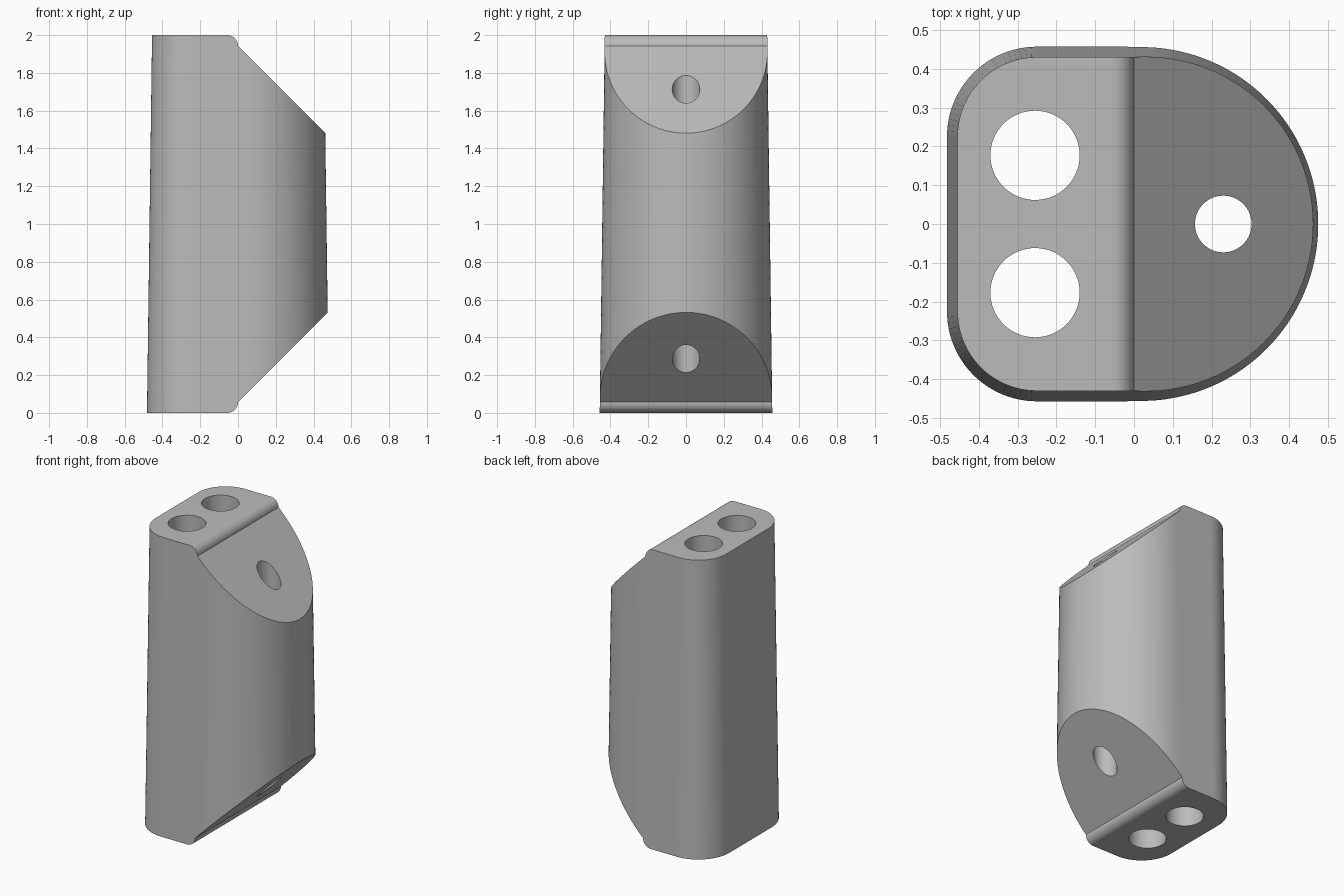
import bpy, bmesh, math
from math import radians, cos, sin

default = bpy.data.objects.get("Cube")
if default:
    bpy.data.objects.remove(default)

grey = bpy.data.materials.new("plain grey")
grey.use_nodes = True
COLOUR = (0.5, 0.5, 0.5, 1)
grey.diffuse_color = COLOUR
grey.node_tree.nodes["Principled BSDF"].inputs["Base Color"].default_value = COLOUR

HEIGHT, DRAFT = 2.0, 0.027


def arc(cx, cy, r, start, end, steps):
    angles = [radians(start + (end - start) * i / steps) for i in range(steps + 1)]
    return [(cx + r * cos(a), cy + r * sin(a)) for a in angles]


def loft(name, lower, upper):
    """Closed solid between two matching rings of 3D points."""
    bm = bmesh.new()
    a = [bm.verts.new(p) for p in lower]
    b = [bm.verts.new(p) for p in upper]
    bm.faces.new(a)
    bm.faces.new(b)
    for i in range(len(a)):
        j = (i + 1) % len(a)
        bm.faces.new((a[i], a[j], b[j], b[i]))
    bmesh.ops.recalc_face_normals(bm, faces=bm.faces)
    mesh = bpy.data.meshes.new(name)
    bm.to_mesh(mesh)
    bm.free()
    mesh.materials.append(grey)
    obj = bpy.data.objects.new(name, mesh)
    bpy.context.collection.objects.link(obj)
    return obj


def boolean(target, cutter, operation):
    cutter.hide_render = True
    mod = target.modifiers.new(cutter.name, "BOOLEAN")
    mod.operation, mod.object, mod.solver = operation, cutter, "EXACT"
    bpy.context.view_layer.objects.active = target
    bpy.ops.object.modifier_apply(modifier=mod.name)
    bpy.data.objects.remove(cutter)


def outline(z):
    """Half-round front, two rounded rear corners, shrinking with height."""
    grow = DRAFT * (1 - z / HEIGHT)
    pts = arc(0.025, 0, 0.43 + grow, -90, 90, 72)
    pts += arc(-0.25, 0.225, 0.205 + grow, 90, 180, 24)
    pts += arc(-0.25, -0.225, 0.205 + grow, 180, 270, 24)
    return [(x, y, z) for x, y in pts]


# Drafted body
body = loft("block_body", outline(0), outline(HEIGHT))

# Side silhouette: rounded lips and sloped faces at both ends
LIP, NOSE = 0.057, 0.7
upper_half = [(NOSE, HEIGHT - LIP - NOSE)]
upper_half += arc(-LIP, HEIGHT - LIP, LIP, 0, 90, 16) + [(-NOSE, HEIGHT)]
side = upper_half + [(x, HEIGHT - z) for x, z in reversed(upper_half)]
shape = loft("side_silhouette", [(x, -1, z) for x, z in side],
             [(x, 1, z) for x, z in side])
boolean(body, shape, "INTERSECT")

# Vertical through holes: two large, one small
for x, y, r in ((-0.255, 0.177, 0.115), (-0.255, -0.177, 0.115), (0.23, 0, 0.073)):
    ring = arc(x, y, r, 0, 360, 64)[:-1]
    hole = loft("hole_cutter", [(px, py, -1) for px, py in ring],
                [(px, py, 3) for px, py in ring])
    boolean(body, hole, "DIFFERENCE")

# Smooth curves, flat large faces
bpy.ops.object.select_all(action="DESELECT")
body.select_set(True)
bpy.context.view_layer.objects.active = body
bpy.ops.object.shade_smooth_by_angle(angle=radians(30))
for face in body.data.polygons:
    if face.area > 0.12:
        face.use_smooth = False
